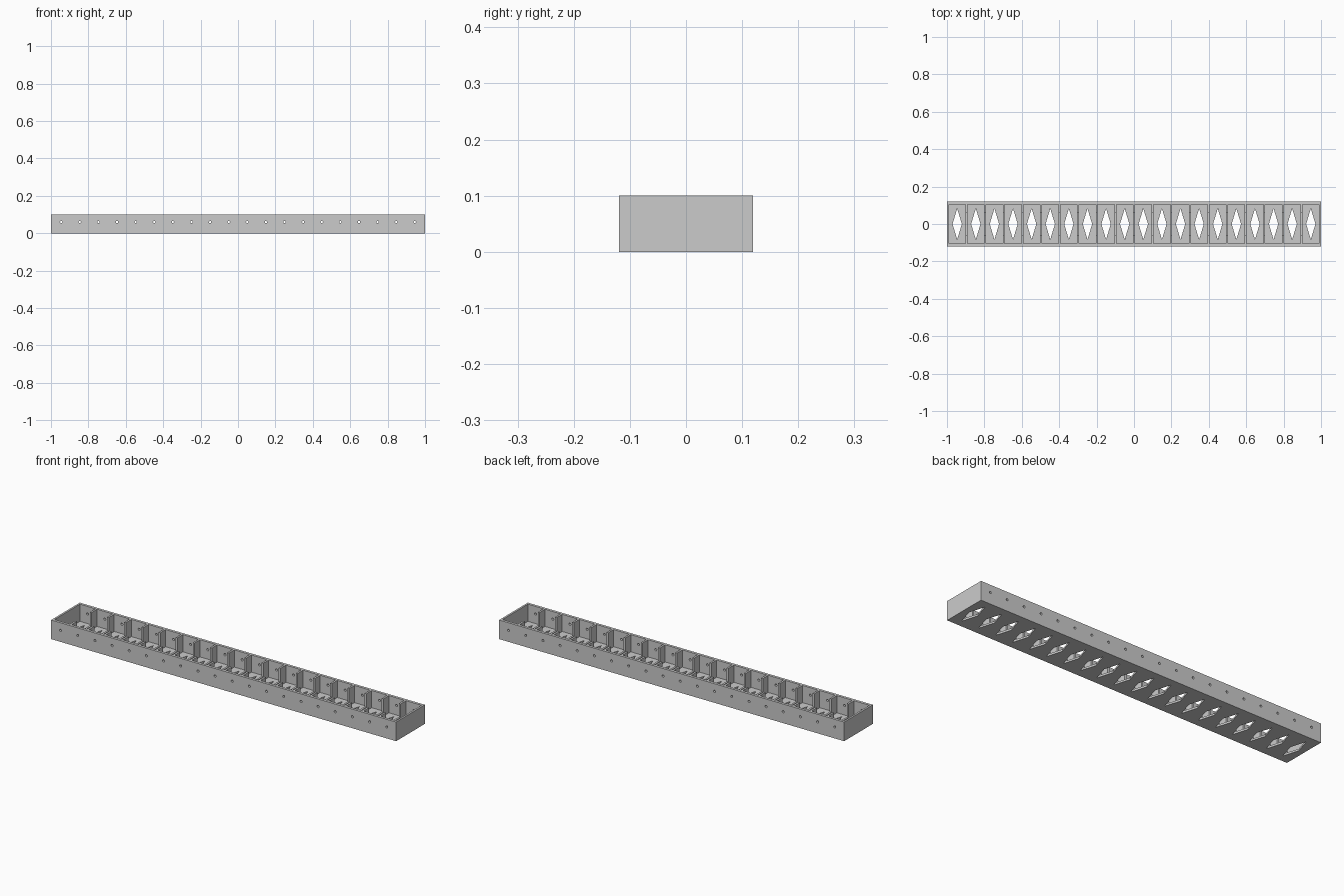
import bpy, bmesh, math
from mathutils import Matrix, Vector

if "Cube" in bpy.data.objects:
    bpy.data.objects.remove(bpy.data.objects["Cube"], do_unlink=True)

CELLS, PITCH, CELL_W = 20, 0.0995, 0.0895
HALF_Y, INNER_Y, HEIGHT, FLOOR = 0.119, 0.105, 0.1, 0.01
NOTCH_Y, NOTCH_Z = 0.06, 0.03
centres = [(i - (CELLS - 1) / 2) * PITCH for i in range(CELLS)]

grey = bpy.data.materials.new("plain grey")
grey.use_nodes = True
colour = (0.6, 0.6, 0.6, 1)
grey.diffuse_color = colour
grey.node_tree.nodes["Principled BSDF"].inputs["Base Color"].default_value = colour


def add_box(bm, low, high):
    low, high = Vector(low), Vector(high)
    bmesh.ops.create_cube(bm, size=1, matrix=Matrix.Translation((low + high) / 2)
                          @ Matrix.Diagonal((*(high - low), 1)))


def add_prism(bm, sides, matrix):
    bmesh.ops.create_cone(bm, cap_ends=True, segments=sides, radius1=1,
                          radius2=1, depth=1, matrix=matrix)


def make_object(name, bm):
    bmesh.ops.recalc_face_normals(bm, faces=bm.faces)
    mesh = bpy.data.meshes.new(name)
    bm.to_mesh(mesh)
    bm.free()
    mesh.materials.append(grey)
    obj = bpy.data.objects.new(name, mesh)
    bpy.context.collection.objects.link(obj)
    return obj


def cut(target, name, bm):
    cutter = make_object(name, bm)
    cutter.hide_render = True
    mod = target.modifiers.new(name, "BOOLEAN")
    mod.operation, mod.solver, mod.object = "DIFFERENCE", "EXACT", cutter
    bpy.context.view_layer.objects.active = target
    bpy.ops.object.modifier_apply(modifier=mod.name)
    bpy.data.objects.remove(cutter, do_unlink=True)


# Solid body
bm = bmesh.new()
add_box(bm, (-1, -HALF_Y, 0), (1, HALF_Y, HEIGHT))
tray = make_object("divided_tray", bm)

# Open compartments
bm = bmesh.new()
for x in centres:
    add_box(bm, (x - CELL_W / 2, -INNER_Y, FLOOR), (x + CELL_W / 2, INNER_Y, HEIGHT * 2))
cut(tray, "compartments", bm)

# Notch that lowers the middle of every divider
bm = bmesh.new()
add_box(bm, (centres[0], -NOTCH_Y, NOTCH_Z), (centres[-1], NOTCH_Y, HEIGHT * 2))
cut(tray, "divider_notch", bm)

# Diamond openings in the floor
bm = bmesh.new()
for x in centres:
    add_prism(bm, 4, Matrix.Translation((x, 0, 0)) @ Matrix.Diagonal((0.025, 0.083, 0.05, 1)))
cut(tray, "floor_diamonds", bm)

# Small round holes through the front and back walls
bm = bmesh.new()
for x in centres:
    add_prism(bm, 16, Matrix.Translation((x, 0, 0.06)) @ Matrix.Rotation(math.pi / 2, 4, "X")
              @ Matrix.Diagonal((0.006, 0.006, 0.4, 1)))
cut(tray, "wall_holes", bm)
